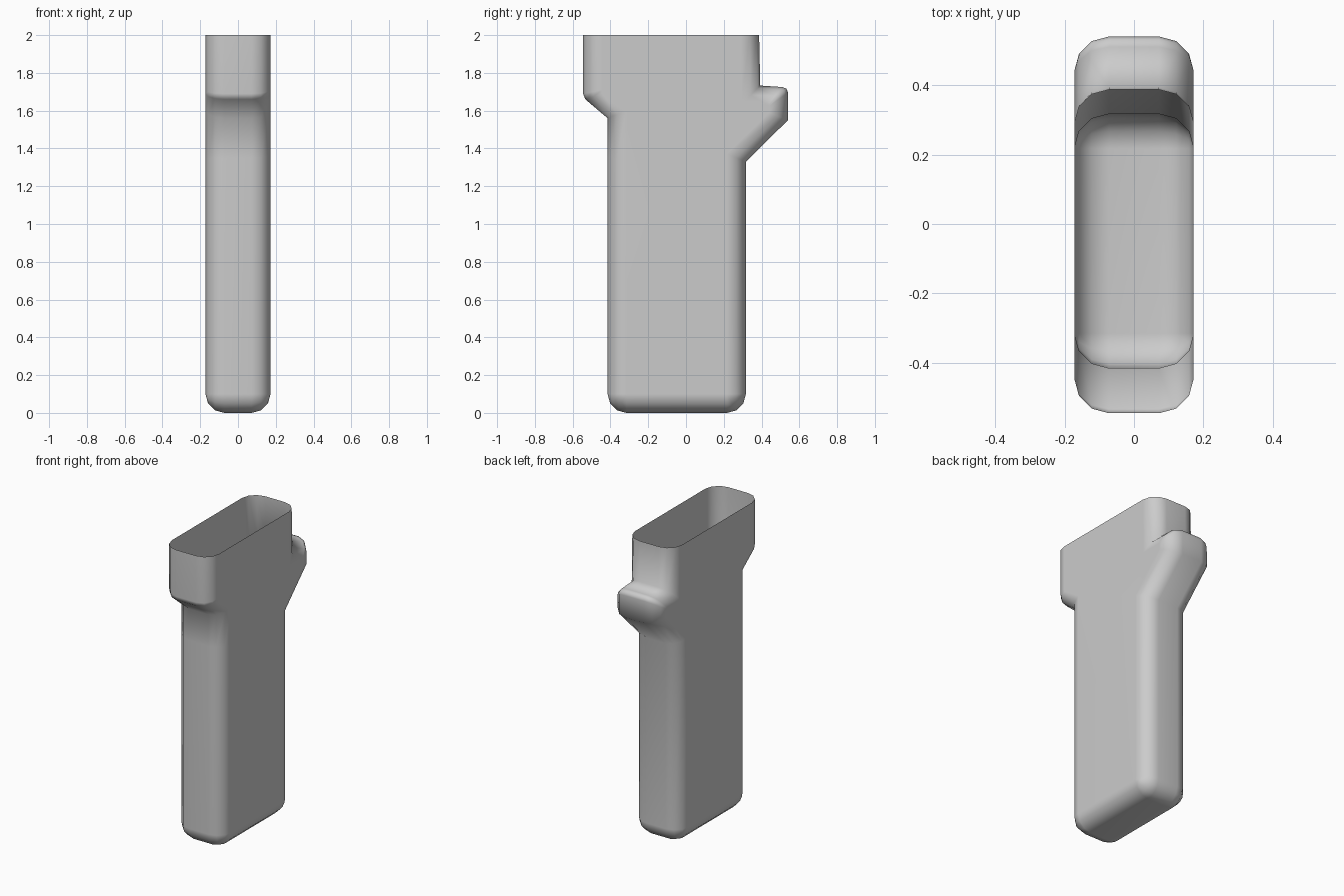
import bpy, bmesh, math

cube = bpy.data.objects.get("Cube")
if cube:
    bpy.data.objects.remove(cube, do_unlink=True)

HALF, RADIUS, STEPS = 0.172, 0.1, 3

grey = bpy.data.materials.new("plain grey")
grey.use_nodes = True
color = (0.6, 0.6, 0.6, 1)
grey.diffuse_color = color
grey.node_tree.nodes["Principled BSDF"].inputs["Base Color"].default_value = color


def corner(cy, cz, start):
    """Rounded lower corner: outer arc points around one inner point."""
    arc = [math.radians(start + 90 * i / STEPS) for i in range(STEPS + 1)]
    return [(cy + RADIUS * math.cos(a), cz + RADIUS * math.sin(a), cy, cz) for a in arc]


# Side outline from front rim to back rim: outer y, z and matching flat-side y, z
front = [(-.545, 2, -.445, 2), (-.545, 1.69, -.445, 1.71),
         (-.533, 1.66, -.443, 1.69), (-.415, 1.56, -.315, 1.6),
         (-.415, 1.35, -.315, 1.35)]
back = [(.317, 1.33, .217, 1.37), (.54, 1.55, .44, 1.59),
        (.54, 1.695, .44, 1.625), (.532, 1.717, .437, 1.63),
        (.51, 1.725, .43, 1.632), (.393, 1.733, .293, 1.633),
        (.387, 2, .287, 2)]
outline = front + corner(-.315, RADIUS, 180) + corner(.217, RADIUS, 270) + back

# Rounded cross-section: half width and outward fraction, from one side to the other
arc = [math.pi / 2 * i / STEPS for i in range(STEPS + 1)]
section = [(HALF - RADIUS + RADIUS * math.cos(a), math.sin(a)) for a in arc]
section += [(-x, s) for x, s in reversed(section)]

# Open-topped shell: loft the section along the outline and close both flat sides
bm = bmesh.new()
rows = [[bm.verts.new((x, iy + (oy - iy) * s, iz + (oz - iz) * s))
         for oy, oz, iy, iz in outline] for x, s in section]
for a, b in zip(rows, rows[1:]):
    for i in range(len(outline) - 1):
        bm.faces.new((a[i], a[i + 1], b[i + 1], b[i]))
bm.faces.new(rows[0])
bm.faces.new(rows[-1][::-1])
bmesh.ops.remove_doubles(bm, verts=bm.verts, dist=0.0005)
bmesh.ops.recalc_face_normals(bm, faces=bm.faces)
# Flip the shell if its sides point inward
if any(f.normal.x * f.calc_center_median().x < 0 for f in bm.faces if abs(f.normal.x) > .99):
    bmesh.ops.reverse_faces(bm, faces=bm.faces)
for f in bm.faces:
    f.smooth = True

mesh = bpy.data.meshes.new("grip_shell")
bm.to_mesh(mesh)
bm.free()
mesh.materials.append(grey)
grip = bpy.data.objects.new("grip_shell", mesh)
bpy.context.collection.objects.link(grip)

# Even shading on the broad flat sides
normals = grip.modifiers.new("even_normals", "WEIGHTED_NORMAL")
normals.keep_sharp = True
